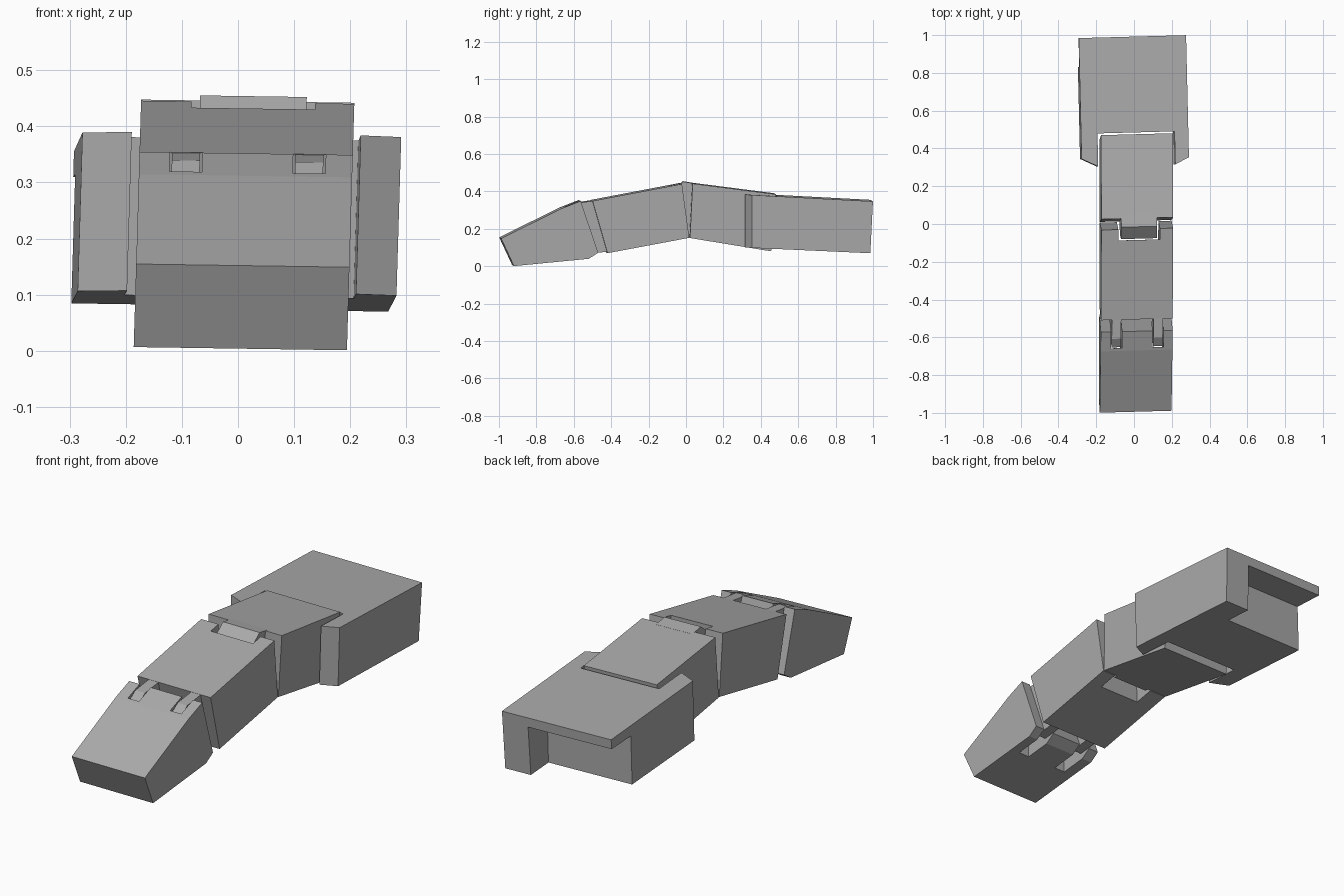
import bpy, bmesh

if "Cube" in bpy.data.objects:
    bpy.data.objects.remove(bpy.data.objects["Cube"], do_unlink=True)

grey = bpy.data.materials.new("plain_grey")
grey.use_nodes = True
grey.diffuse_color = (0.4, 0.4, 0.4, 1)
grey.node_tree.nodes["Principled BSDF"].inputs["Base Color"].default_value = (0.4, 0.4, 0.4, 1)


def prism(name, outline, axis, low, high):
    """Extrude an outline: axis X takes (y, z) points, axis Z takes (x, y) points."""
    bm = bmesh.new()
    place = (lambda p, d: (d, *p)) if axis == "X" else (lambda p, d: (*p, d))
    face = bm.faces.new([bm.verts.new(place(p, low)) for p in outline])
    grown = bmesh.ops.extrude_face_region(bm, geom=[face])["geom"]
    move = place((0, 0), high - low)
    bmesh.ops.translate(bm, verts=[g for g in grown if isinstance(g, bmesh.types.BMVert)], vec=move)
    bmesh.ops.recalc_face_normals(bm, faces=bm.faces)
    mesh = bpy.data.meshes.new(name)
    bm.to_mesh(mesh)
    bm.free()
    mesh.materials.append(grey)
    obj = bpy.data.objects.new(name, mesh)
    bpy.context.collection.objects.link(obj)
    return obj


def cut(obj, cutter, operation="DIFFERENCE"):
    """Apply a boolean and discard the cutter."""
    mod = obj.modifiers.new("cut", "BOOLEAN")
    mod.operation, mod.object, mod.solver = operation, cutter, "EXACT"
    bpy.context.view_layer.objects.active = obj
    bpy.ops.object.modifier_apply(modifier=mod.name)
    bpy.data.objects.remove(cutter, do_unlink=True)


def box_outline(y0, y1, z0=-1, z1=1):
    return [(y0, z0), (y1, z0), (y1, z1), (y0, z1)]


def lean(obj, yaw):
    """Give a part the slight sideways tilt of the whole mechanism."""
    for v in obj.data.vertices:
        x, y, z = v.co
        v.co = (x - yaw * (y - 0.68) + 0.03 * (z - 0.2), y + 0.027 * x, z - 0.015 * x)


LEFT, RIGHT = 0.2, -0.18
TINES = [(-0.122, -0.072), (0.098, 0.148)]

# Fingertip with two hinge notches
tip = prism("fingertip", [(-0.994, 0.152), (-0.925, 0.004), (-0.525, 0.043), (-0.475, 0.075),
                          (-0.568, 0.352), (-0.67, 0.312)], "X", RIGHT, LEFT)
for x0, x1 in TINES:
    cut(tip, prism("notch_cutter", box_outline(-0.655, -0.3), "X", x0 - 0.004, x1 + 0.004))

# Middle segment with a wide hinge notch at the back
middle = prism("middle_segment", [(-0.505, 0.352), (-0.425, 0.073), (0.012, 0.155),
                                  (-0.027, 0.443)], "X", RIGHT, LEFT)
cut(middle, prism("notch_cutter", box_outline(-0.085, 0.3), "X", -0.09, 0.13))
parts = [tip, middle]

# Tines linking the middle segment to the fingertip
for side, (x0, x1) in zip(("right", "left"), TINES):
    parts.append(prism(side + "_hinge_tine", [(-0.49, 0.353), (-0.605, 0.338), (-0.65, 0.305),
                       (-0.6, 0.13), (-0.53, 0.07), (-0.42, 0.08), (-0.45, 0.3)], "X", x0, x1))

# Rear segment and its tongue
parts.append(prism("rear_segment", [(0.03, 0.445), (0.016, 0.154), (0.45, 0.083),
                                    (0.475, 0.388)], "X", RIGHT, LEFT))
parts.append(prism("hinge_tongue", [(0.05, 0.443), (-0.015, 0.454), (-0.078, 0.4),
                   (-0.055, 0.22), (-0.01, 0.16), (0.05, 0.152)], "X", -0.075, 0.115))

# Knuckle housing: side profile trimmed to a forked plan
housing = prism("knuckle_housing", [(0.29, 0.388), (0.29, 0.105), (0.978, 0.074),
                                    (0.992, 0.351)], "X", -0.29, 0.278)
cut(housing, prism("plan_cutter", [(-0.3, 1.1), (-0.3, 0.357), (-0.203, 0.31), (-0.203, 0.485),
                   (0.205, 0.485), (0.205, 0.31), (0.3, 0.357), (0.3, 1.1)], "Z", -1, 1), "INTERSECT")
# Rear recess below the top lip, leaving a wall on the left
cut(housing, prism("recess_cutter", [(0.84, -1), (1.2, -1), (1.2, 0.3), (0.84, 0.31)],
                   "X", -0.5, 0.145))

for part in parts:
    lean(part, 0)
lean(housing, 0.022)
